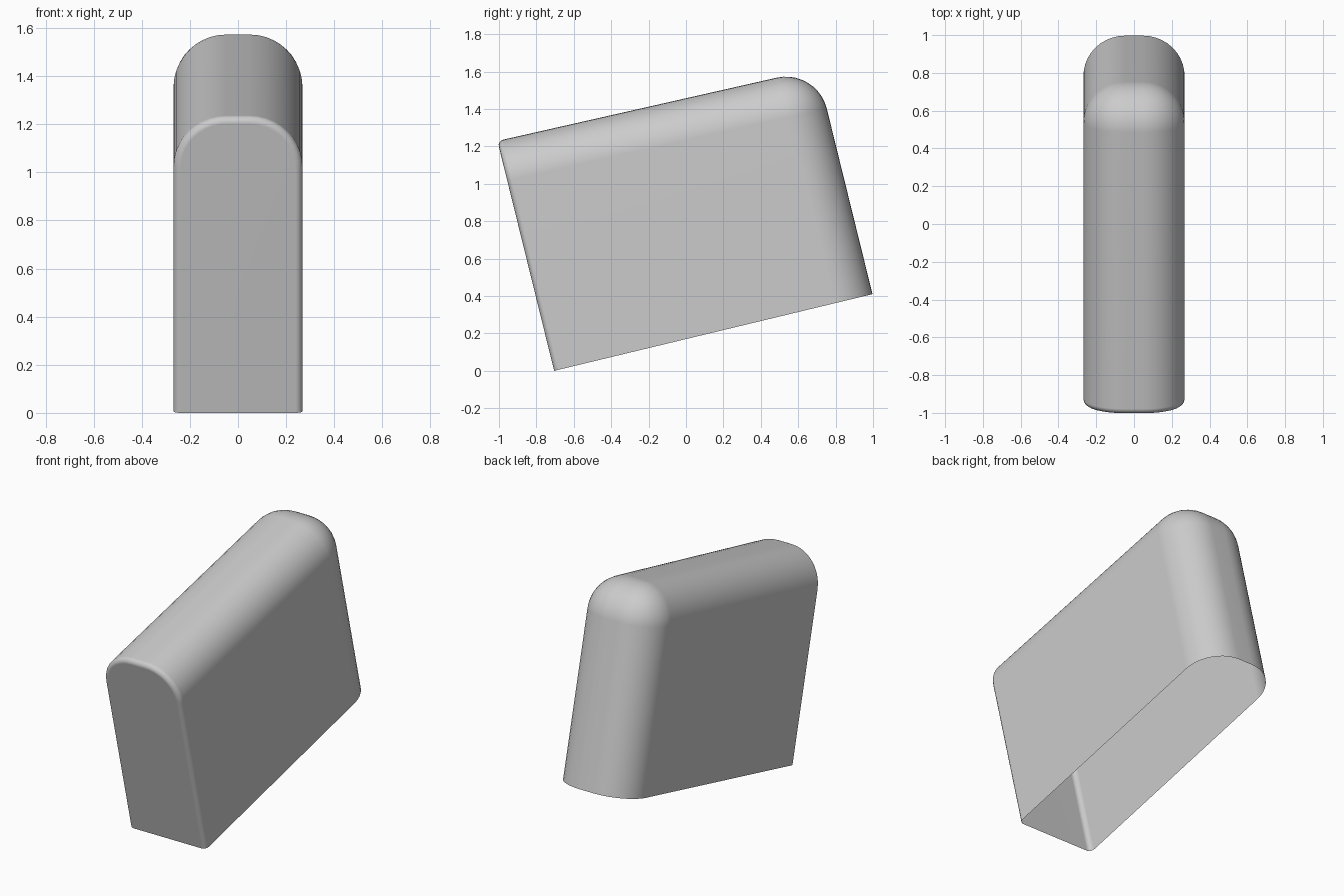
import bpy, bmesh
from mathutils import Vector

if "Cube" in bpy.data.objects:
    bpy.data.objects.remove(bpy.data.objects["Cube"])

HALF_WIDTH = 0.268
BIG, SMALL = 0.22, 0.03
# tilted side outline (y, z): front bottom, back bottom, back top, front top
OUTLINE = [(-0.705, 0.0), (0.997, 0.41), (0.70, 1.616), (-1.008, 1.229)]

# tilted block
bm = bmesh.new()
left = [bm.verts.new((-HALF_WIDTH, y, z)) for y, z in OUTLINE]
right = [bm.verts.new((HALF_WIDTH, y, z)) for y, z in OUTLINE]
bm.faces.new(left)
bm.faces.new(right[::-1])
for i in range(4):
    j = (i + 1) % 4
    bm.faces.new((left[i], right[i], right[j], left[j]))
bmesh.ops.recalc_face_normals(bm, faces=bm.faces[:])


def facing(direction):
    """Largest face among those pointing along a direction."""
    d = Vector(direction).normalized()
    near = [f for f in bm.faces if f.normal.dot(d) > 0.98]
    return max(near, key=lambda f: f.calc_area())


def round_edges(edges, size, segments):
    bmesh.ops.bevel(bm, geom=edges, offset=size, offset_type='OFFSET',
                    segments=segments, profile=0.5, affect='EDGES',
                    clamp_overlap=False)
    bm.normal_update()


FRONT, DOWN = (0, -0.97, -0.24), (0, 0.24, -0.97)
bm.normal_update()

# broad rounding on the top and back edges
keep = set(facing(FRONT).edges) | set(facing(DOWN).edges)
round_edges([e for e in bm.edges if e not in keep], BIG, 10)

# tight rounding around the front face
bottom_edges = set(facing(DOWN).edges)
round_edges([e for e in facing(FRONT).edges if e not in bottom_edges], SMALL, 4)

# open underside
bmesh.ops.delete(bm, geom=[facing(DOWN)], context='FACES_ONLY')

mesh = bpy.data.meshes.new("cap_shell")
bm.to_mesh(mesh)
bm.free()
cap = bpy.data.objects.new("cap_shell", mesh)
bpy.context.collection.objects.link(cap)
for p in mesh.polygons:
    p.use_smooth = True
# keep the big flat walls shading flat
mod = cap.modifiers.new("flat_walls", 'WEIGHTED_NORMAL')
mod.keep_sharp = True
